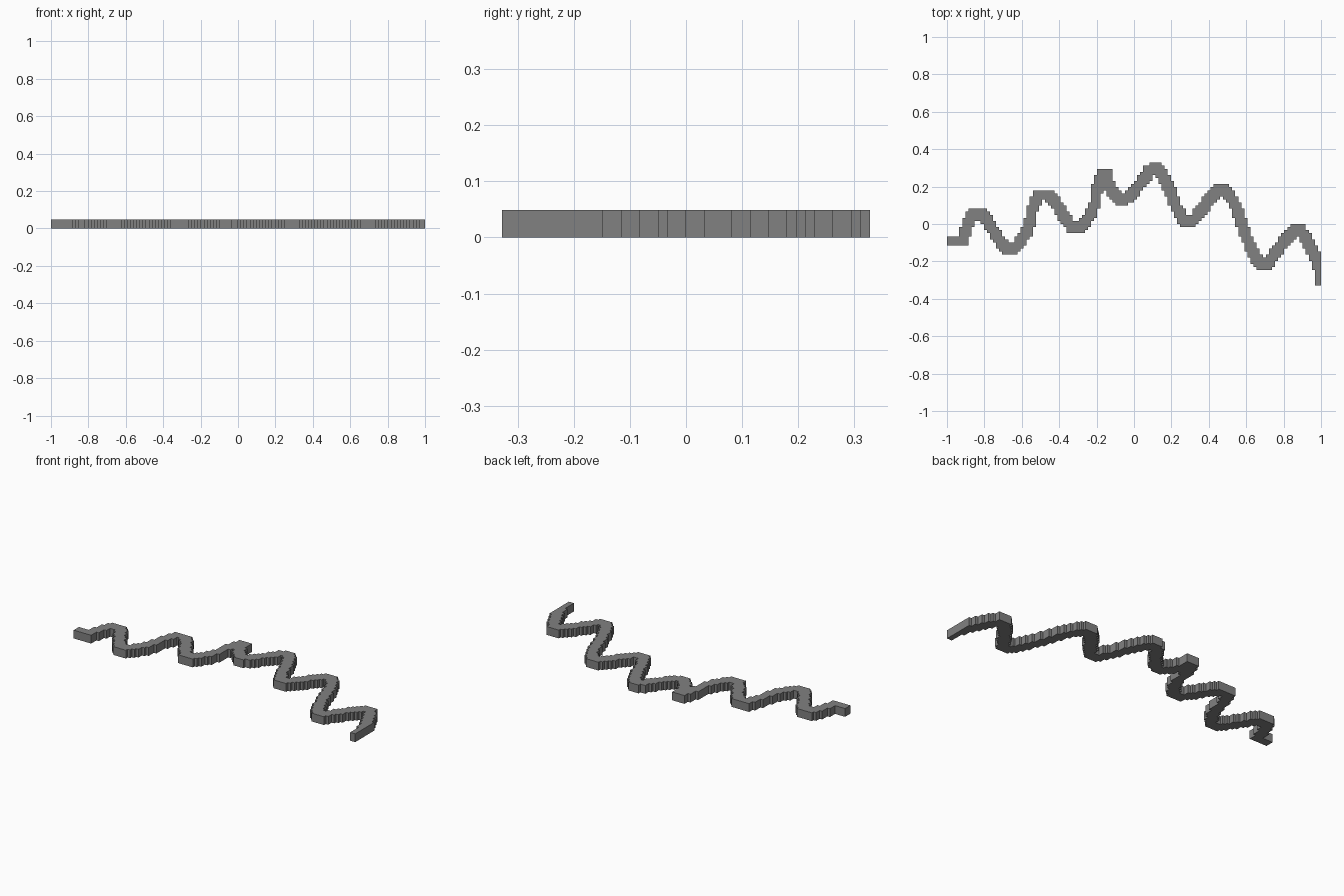
import bpy
import bmesh
from mathutils import Vector

cube = bpy.data.objects.get("Cube")
if cube:
    bpy.data.objects.remove(cube, do_unlink=True)

COLUMNS = 122
CELL = 2 / COLUMNS
HALF = COLUMNS // 2
LAYERS = 3

# Centre line of the winding wall: peaks, valleys and shoulders
PATH = [(-.99, -.09), (-.92, -.09), (-.9, -.03), (-.87, .04), (-.81, .05),
        (-.75, -.04), (-.66, -.14), (-.57, -.03), (-.53, .12), (-.48, .16),
        (-.42, .11), (-.31, -.03), (-.22, .08), (-.19, .22), (-.15, .27),
        (-.12, .18), (-.06, .13), (.02, .2), (.11, .3), (.18, .21),
        (.24, .06), (.3, .01), (.38, .1), (.47, .19), (.54, .1),
        (.61, -.09), (.69, -.22), (.79, -.11), (.87, -.03), (.92, -.08),
        (.98, -.21), (.99, -.3)]


def spline(a, b, c, d, t):
    """Smooth curve from b to c."""
    return 0.5 * (2 * b + (c - a) * t + (2 * a - 5 * b + 4 * c - d) * t ** 2
                  + (3 * b - a - 3 * c + d) * t ** 3)


def trace_cells(path, steps=40):
    """Square cells covered by a three-cell brush drawn along the path."""
    points = [Vector(p) for p in path]
    points = [points[0]] + points + [points[-1]]
    cells = set()
    for k in range(len(points) - 3):
        for s in range(steps + 1):
            p = spline(*points[k:k + 4], s / steps)
            i, j = int(p.x // CELL), int(p.y // CELL)
            for di in (-1, 0, 1):
                for dj in (-1, 0, 1):
                    if -HALF <= i + di < HALF:
                        cells.add((i + di, j + dj))
    return cells


def build_wall(name, cells, material):
    """Raise the cells into one closed block-stepped wall."""
    bm = bmesh.new()
    corners = {}

    def corner(i, j):
        if (i, j) not in corners:
            corners[i, j] = bm.verts.new((i * CELL, j * CELL, 0))
        return corners[i, j]

    for i, j in sorted(cells):
        bm.faces.new([corner(i, j), corner(i + 1, j),
                      corner(i + 1, j + 1), corner(i, j + 1)])
    base = bm.faces[:]
    raised = bmesh.ops.extrude_face_region(bm, geom=base, use_keep_orig=True)
    top = [v for v in raised["geom"] if isinstance(v, bmesh.types.BMVert)]
    bmesh.ops.translate(bm, verts=top, vec=(0, 0, LAYERS * CELL))
    bmesh.ops.recalc_face_normals(bm, faces=bm.faces)
    mesh = bpy.data.meshes.new(name)
    bm.to_mesh(mesh)
    bm.free()
    mesh.materials.append(material)
    wall = bpy.data.objects.new(name, mesh)
    bpy.context.collection.objects.link(wall)
    return wall


# Stone colour
stone = bpy.data.materials.new("stone grey")
stone.use_nodes = True
grey = (0.22, 0.22, 0.22, 1)
stone.diffuse_color = grey
stone.node_tree.nodes["Principled BSDF"].inputs["Base Color"].default_value = grey

# Winding wall
build_wall("winding_wall", trace_cells(PATH), stone)
